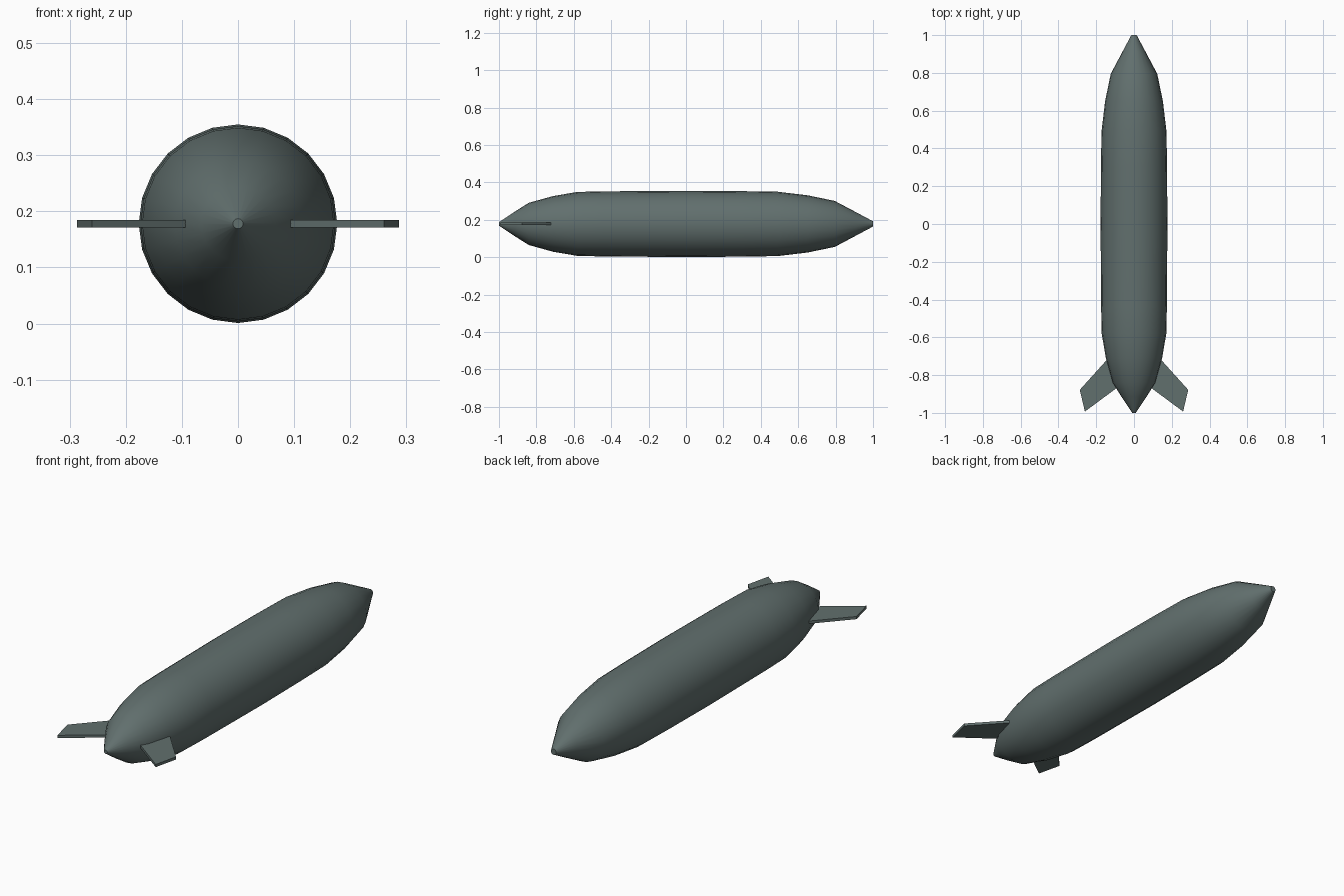
import bpy, bmesh, math

if "Cube" in bpy.data.objects:
    bpy.data.objects.remove(bpy.data.objects["Cube"])

CZ = 0.178      # height of the hull axis
SIDES = 24

hull_grey = bpy.data.materials.new("dark grey green")
hull_grey.diffuse_color = (0.12, 0.16, 0.155, 1)
hull_grey.use_nodes = True
hull_grey.node_tree.nodes["Principled BSDF"].inputs["Base Color"].default_value = hull_grey.diffuse_color


def make_object(name, bm):
    bmesh.ops.recalc_face_normals(bm, faces=bm.faces)
    mesh = bpy.data.meshes.new(name)
    bm.to_mesh(mesh)
    bm.free()
    obj = bpy.data.objects.new(name, mesh)
    bpy.context.collection.objects.link(obj)
    mesh.materials.append(hull_grey)
    return obj


# Hull: profile (y, radius) turned around the long axis
profile = [(-1.0, 0.009), (-0.915, 0.066), (-0.84, 0.113), (-0.71, 0.149),
           (-0.58, 0.171), (-0.44, 0.174), (0.0, 0.177), (0.3, 0.175),
           (0.49, 0.172), (0.65, 0.153), (0.795, 0.123), (0.91, 0.062),
           (1.0, 0.014)]
bm = bmesh.new()
rings = []
for y, r in profile:
    rings.append([bm.verts.new((r * math.sin(math.tau * i / SIDES), y,
                                CZ + r * math.cos(math.tau * i / SIDES)))
                  for i in range(SIDES)])
for a, b in zip(rings, rings[1:]):
    for i in range(SIDES):
        j = (i + 1) % SIDES
        bm.faces.new((a[i], a[j], b[j], b[i]))
bm.faces.new(rings[0])
bm.faces.new(rings[-1])
hull = make_object("hull", bm)
bpy.context.view_layer.objects.active = hull
hull.select_set(True)
bpy.ops.object.shade_smooth_by_angle(angle=math.radians(40))

# Swept tail fins: flat plates on both sides
fin_outline = [(0.087, -0.865), (0.14, -0.715), (0.287, -0.878), (0.26, -0.993)]
for name, side in (("right_fin", 1), ("left_fin", -1)):
    bm = bmesh.new()
    face = bm.faces.new([bm.verts.new((side * x, y, CZ - 0.0065))
                         for x, y in fin_outline])
    top = bmesh.ops.extrude_face_region(bm, geom=[face])["geom"]
    bmesh.ops.translate(bm, vec=(0, 0, 0.013),
                        verts=[v for v in top if isinstance(v, bmesh.types.BMVert)])
    make_object(name, bm)
